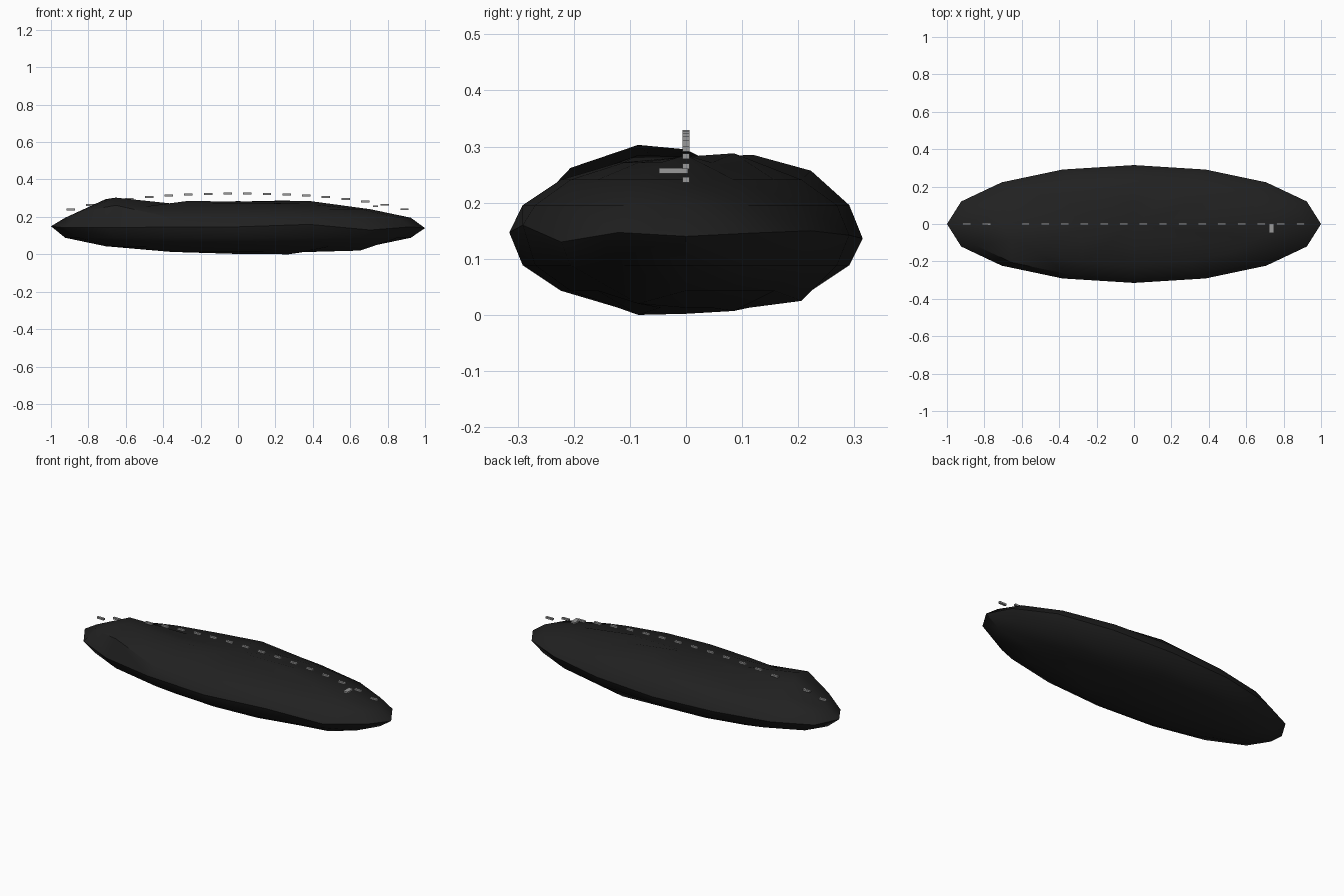
import bpy
import bmesh
import math

cube = bpy.data.objects.get("Cube")
if cube:
    bpy.data.objects.remove(cube, do_unlink=True)


def make_material(name, value, roughness):
    mat = bpy.data.materials.new(name)
    mat.use_nodes = True
    colour = (value, value, value, 1)
    mat.diffuse_color = colour
    shader = mat.node_tree.nodes["Principled BSDF"]
    shader.inputs["Base Color"].default_value = colour
    shader.inputs["Roughness"].default_value = roughness
    return mat


black = make_material("charcoal black", 0.015, 0.8)
grey = make_material("mid grey", 0.32, 0.6)

# Flattened stone body: a coarse sphere with a slightly uneven surface
SEGMENTS, RINGS = 16, 8
CENTRE, WIDTH, HEIGHT = 0.142, 0.315, 0.14
STEP = math.tau / SEGMENTS

# Heights of the uneven points, keyed by ring (0 = rim), then by segment
UNEVEN = {
    -3: {2: 0.007, 4: 0.015, 8: 0.015, 14: 0.0},
    -2: {3: 0.025, 15: 0.02},
    0: {0: 0.14, 1: 0.146, 2: 0.15, 4: 0.136, 8: 0.15, 11: 0.146,
        12: 0.147, 13: 0.16, 14: 0.13, 15: 0.147},
    1: {9: 0.225, 10: 0.262},
    2: {4: 0.257, 8: 0.295, 9: 0.303, 10: 0.255},
    3: {0: 0.285, 2: 0.288, 4: 0.285, 8: 0.27, 10: 0.285},
}

bm = bmesh.new()
bmesh.ops.create_uvsphere(bm, u_segments=SEGMENTS, v_segments=RINGS, radius=1)
for v in bm.verts:
    x, y, z = v.co
    ring = round(math.asin(max(-1, min(1, z))) / STEP)
    seg = round(math.atan2(y, x) / STEP) % SEGMENTS
    height = UNEVEN.get(ring, {}).get(seg, CENTRE + HEIGHT * z)
    v.co = (x, y * WIDTH, height)
mesh = bpy.data.meshes.new("stone_body")
bm.to_mesh(mesh)
bm.free()
body = bpy.data.objects.new("stone_body", mesh)
bpy.context.collection.objects.link(body)
mesh.materials.append(black)
bpy.ops.object.select_all(action='DESELECT')
body.select_set(True)
bpy.context.view_layer.objects.active = body
bpy.ops.object.shade_smooth_by_angle(angle=math.radians(40))


def add_bar(name, location, size):
    bpy.ops.mesh.primitive_cube_add(size=1, location=location)
    bar = bpy.context.object
    bar.name = name
    bar.scale = size
    bar.data.materials.append(grey)


# Row of small dashes arching over the body
DASHES = 18
for i in range(DASHES):
    x = -0.895 + i * 0.105
    z = 0.145 + 0.18 * math.sqrt(1 - (x / 1.053) ** 2)
    add_bar("dash_%02d" % (i + 1), (x, 0, z), (0.045, 0.013, 0.01))

# Short crossbar beside the row
add_bar("crossbar", (0.735, -0.022, 0.257), (0.028, 0.052, 0.01))
